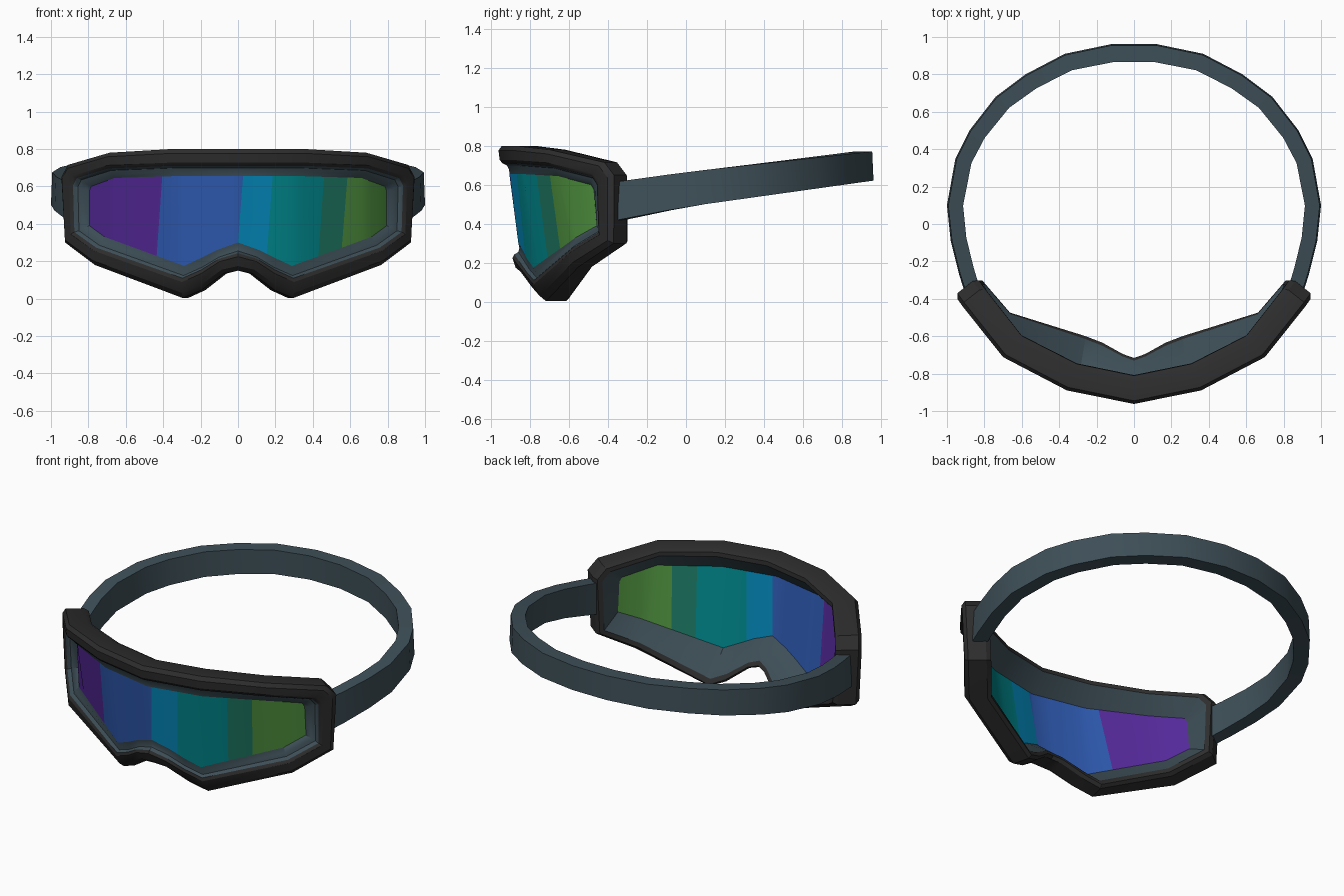
import bpy, bmesh, math

if "Cube" in bpy.data.objects:
    bpy.data.objects.remove(bpy.data.objects["Cube"])


def material(name, rgb):
    m = bpy.data.materials.new(name)
    m.diffuse_color = (*rgb, 1)
    m.use_nodes = True
    m.node_tree.nodes["Principled BSDF"].inputs["Base Color"].default_value = m.diffuse_color
    return m


black = material("black rubber", (0.026, 0.026, 0.026))
grey = material("slate grey", (0.048, 0.078, 0.096))
lens_mats = [material(n, c) for n, c in (
    ("purple", (0.090, 0.022, 0.32)), ("blue", (0.028, 0.105, 0.45)),
    ("light blue", (0.001, 0.25, 0.50)), ("teal", (0.0, 0.25, 0.27)),
    ("sea green", (0.012, 0.19, 0.125)), ("green", (0.080, 0.29, 0.050)))]


def interp(pts, x):
    # piecewise linear lookup, extended past the last point
    for (x0, y0), (x1, y1) in zip(pts, pts[1:]):
        if x <= x1 or (x1, y1) == pts[-1]:
            return y0 + (y1 - y0) * (x - x0) / (x1 - x0)


FACE = [(0, -0.965), (0.36, -0.892), (0.71, -0.710), (0.95, -0.405)]


def front(x):
    return interp(FACE, abs(x))


def wrap(x, z, d):
    # place a front-view point on the curved, leaning face, d below the surface
    slope = (front(x + 0.1) - front(x - 0.1)) / 0.2
    n = math.hypot(slope, 1)
    lean = 0.13 * (0.8 - z) * (1 - abs(x) / 2) + 0.4 * max(0, 0.2 - z)
    return (x - d * slope / n, front(x) + d / n + lean, z)


def lens_depth(x):
    return 0.04 + 0.03 * (x / 0.85) ** 2


def build(name, verts, faces, mats, indices, solid=True):
    me = bpy.data.meshes.new(name)
    me.from_pydata(verts, [], faces)
    for m in mats:
        me.materials.append(m)
    for p, i in zip(me.polygons, indices):
        p.material_index = i
    if solid:
        bm = bmesh.new()
        bm.from_mesh(me)
        bmesh.ops.recalc_face_normals(bm, faces=bm.faces)
        bm.to_mesh(me)
        bm.free()
    ob = bpy.data.objects.new(name, me)
    bpy.context.collection.objects.link(ob)
    bpy.ops.object.select_all(action='DESELECT')
    ob.select_set(True)
    bpy.context.view_layer.objects.active = ob
    bpy.ops.object.shade_smooth_by_angle(angle=math.radians(30))
    return ob


# half outlines, top centre to bottom centre
OUTER = [(0, .80), (.36, .80), (.70, .78), (.925, .715), (.96, .65), (.94, .30),
         (.78, .18), (.30, .003), (.20, .045), (.08, .135), (0, .15)]
INNER = [(0, .655), (.35, .655), (.70, .645), (.84, .60), (.85, .575), (.85, .39),
         (.76, .33), (.30, .175), (.20, .22), (.12, .26), (0, .30)]


def mirror(half):
    return half + [(-x, z) for x, z in half[-2:0:-1]]


# frame: black outer shell with grey inner lip and padding
SECTION = [(1, None), (.84, .042), (.70, .034), (.62, .012), (.50, 0), (.16, 0),
           (0, .02), (0, .125), (.10, .152), (.28, .152)]
GREY = {0, 1, 2, 9}
verts, faces, idx = [], [], []
outer, inner = mirror(OUTER), mirror(INNER)
N, S = len(outer), len(SECTION)
for (xo, zo), (xi, zi) in zip(outer, inner):
    for t, d in SECTION:
        x, z = xo + (xi - xo) * t, zo + (zi - zo) * t
        verts.append(wrap(x, z, lens_depth(x) if d is None else d))
for i in range(N):
    for j in range(S):
        a, b, k = i * S, (i + 1) % N * S, (j + 1) % S
        faces.append((a + j, a + k, b + k, b + j))
        idx.append(1 if j in GREY else 0)
build("goggle_frame", verts, faces, [black, grey], idx)

# lens: sheet hung between the upper and lower frame edges, in slanted colour bands
BANDS = [-.42, .012, .17, .445, .57]
rim = [wrap(x, z, lens_depth(x)) for x, z in INNER]
top, bottom = rim[:5], rim[:4:-1]
xs = sorted({s * p[0] for p in rim for s in (-1, 1)} | set(BANDS))
verts, faces, idx = [], [], []
for x in xs:
    s = 0.015 if x in BANDS else 0
    for xx, edge in ((x + s, top), (x - s, bottom)):
        verts.append((xx, interp([p[:2] for p in edge], abs(xx)),
                      interp([p[::2] for p in edge], abs(xx))))
for i in range(len(xs) - 1):
    a = 2 * i
    faces.append((a, a + 1, a + 3, a + 2))
    mid = (xs[i] + xs[i + 1]) / 2
    idx.append(sum(mid > b for b in BANDS))
build("lens", verts, faces, lens_mats, idx, solid=False)

# strap: tilted band around the back of the head
STRAP = [(.91, -.35), (.935, -.27), (.98, -.09), (1.0, .10), (.955, .35), (.88, .50),
         (.74, .68), (.58, .80), (.37, .91), (.12, .962)]
path = STRAP + [(-x, y) for x, y in reversed(STRAP)]
verts, faces = [], []
for x, y in path:
    k = 1 - (0.085 + 0.012 * max(0, y)) / math.hypot(x, y - 0.08)
    xi, yi = x * k, 0.08 + (y - 0.08) * k
    lo = interp([(-.4, .41), (0, .487), (.95, .62)], y)
    hi = interp([(-.4, .61), (0, .665), (.95, .77)], y)
    verts += [(x, y, lo), (x * .993, y * .993, hi), (xi, yi, hi), (xi, yi, lo)]
n = len(path)
for i in range(n - 1):
    for j in range(4):
        k = (j + 1) % 4
        faces.append((4 * i + j, 4 * i + k, 4 * i + 4 + k, 4 * i + 4 + j))
faces += [(0, 1, 2, 3), tuple(4 * n - 4 + j for j in range(4))]
build("head_strap", verts, faces, [grey], [0] * len(faces))
